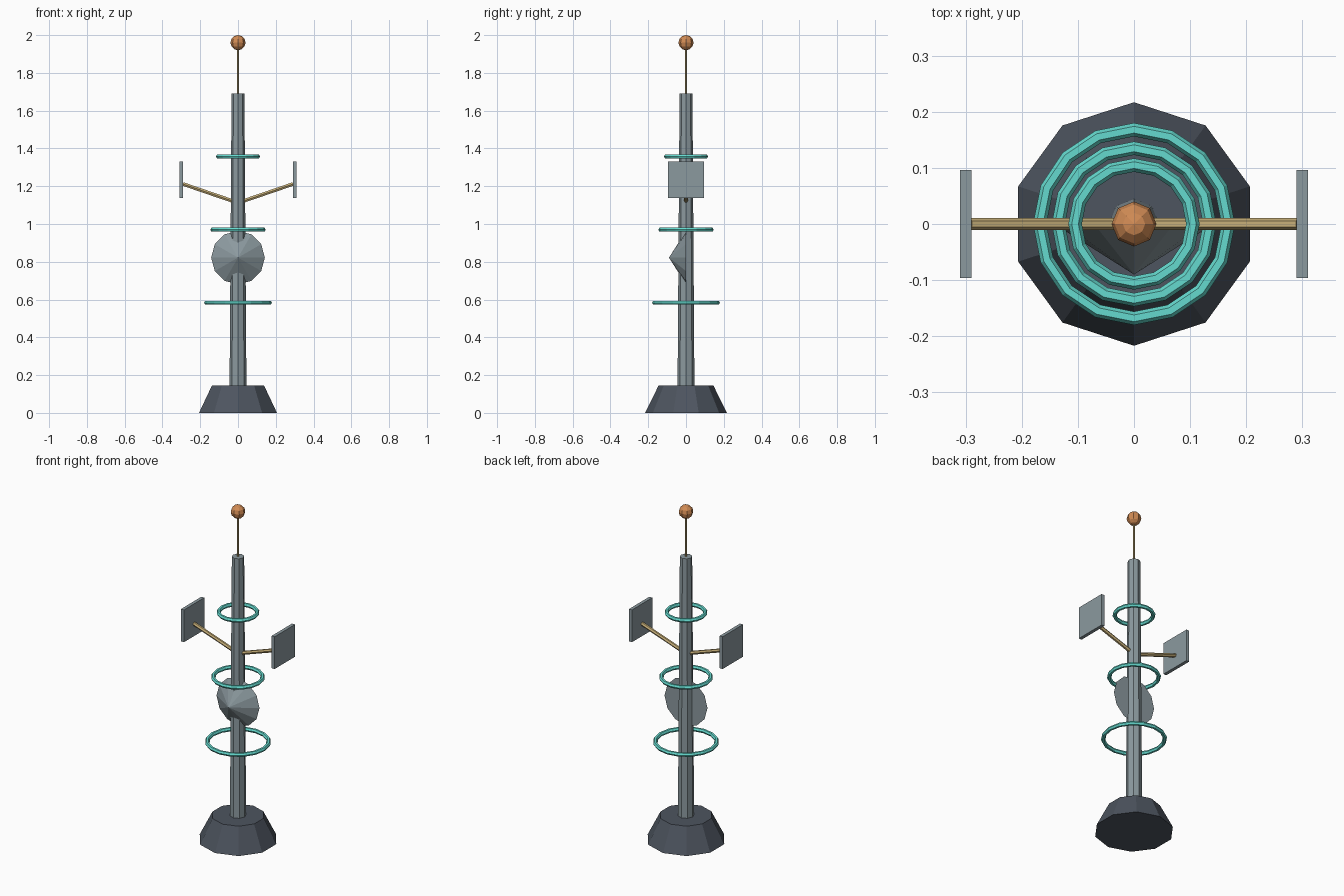
import bpy, bmesh, math
from mathutils import Vector, Matrix

if "Cube" in bpy.data.objects:
    bpy.data.objects.remove(bpy.data.objects["Cube"])


def material(name, rgb):
    m = bpy.data.materials.new(name)
    m.diffuse_color = (*rgb, 1)
    m.use_nodes = True
    m.node_tree.nodes["Principled BSDF"].inputs["Base Color"].default_value = m.diffuse_color
    return m


STEEL = material("steel grey", (0.26, 0.32, 0.345))
DARK = material("dark slate", (0.075, 0.09, 0.115))
TEAL = material("teal", (0.13, 0.70, 0.62))
BRASS = material("brass", (0.57, 0.43, 0.19))
COPPER = material("copper orange", (0.64, 0.26, 0.09))


def finish(name, bm, mat):
    bmesh.ops.recalc_face_normals(bm, faces=bm.faces)
    mesh = bpy.data.meshes.new(name)
    bm.to_mesh(mesh)
    bm.free()
    mesh.materials.append(mat)
    ob = bpy.data.objects.new(name, mesh)
    bpy.context.collection.objects.link(ob)
    return ob


def rod(name, start, end, r1, r2, sides, mat):
    """Tapered rod or cone between two points."""
    a, b = Vector(start), Vector(end)
    d = b - a
    rot = Vector((0, 0, 1)).rotation_difference(d).to_matrix().to_4x4()
    bm = bmesh.new()
    bmesh.ops.create_cone(bm, cap_ends=True, segments=sides, radius1=r1, radius2=r2,
                          depth=d.length, matrix=Matrix.Translation((a + b) / 2) @ rot)
    return finish(name, bm, mat)


def ring(name, z, major, minor, mat, n=16, m=6):
    bm = bmesh.new()
    loops = []
    for i in range(n):
        a = math.tau * i / n
        loop = []
        for j in range(m):
            t = math.tau * j / m
            r = major + minor * math.cos(t)
            loop.append(bm.verts.new((r * math.cos(a), r * math.sin(a), z + minor * math.sin(t))))
        loops.append(loop)
    for i in range(n):
        p, q = loops[i], loops[(i + 1) % n]
        for j in range(m):
            k = (j + 1) % m
            bm.faces.new((p[j], q[j], q[k], p[k]))
    return finish(name, bm, mat)


# Base, mast and antenna
rod("base", (0, 0, 0), (0, 0, 0.145), 0.217, 0.145, 10, DARK)
rod("mast", (0, 0, 0.1), (0, 0, 1.692), 0.045, 0.034, 8, STEEL)
rod("antenna", (0, 0, 1.68), (0, 0, 1.94), 0.005, 0.005, 6, BRASS)

# Ball on the antenna tip
bm = bmesh.new()
bmesh.ops.create_uvsphere(bm, u_segments=8, v_segments=6, radius=0.04,
                          matrix=Matrix.Translation((0, 0, 1.96)))
finish("tip_ball", bm, COPPER)

# Floating rings
for name, z, r in (("lower_ring", 0.583, 0.168), ("middle_ring", 0.97, 0.135),
                   ("upper_ring", 1.357, 0.105)):
    ring(name, z, r, 0.012, TEAL)

# Dish: shallow cone pointing to the front
rod("dish", (0, 0, 0.822), (0, -0.09, 0.822), 0.142, 0, 12, STEEL)

# Side arms with square panels
for side, s in (("left", -1), ("right", 1)):
    rod(side + "_arm", (0, 0, 1.112), (s * 0.292, 0, 1.212), 0.011, 0.011, 6, BRASS)
    bm = bmesh.new()
    bmesh.ops.create_cube(bm, size=1, matrix=Matrix.Translation((s * 0.3, 0, 1.234))
                          @ Matrix.Diagonal((0.02, 0.193, 0.193, 1)))
    finish(side + "_panel", bm, STEEL)
